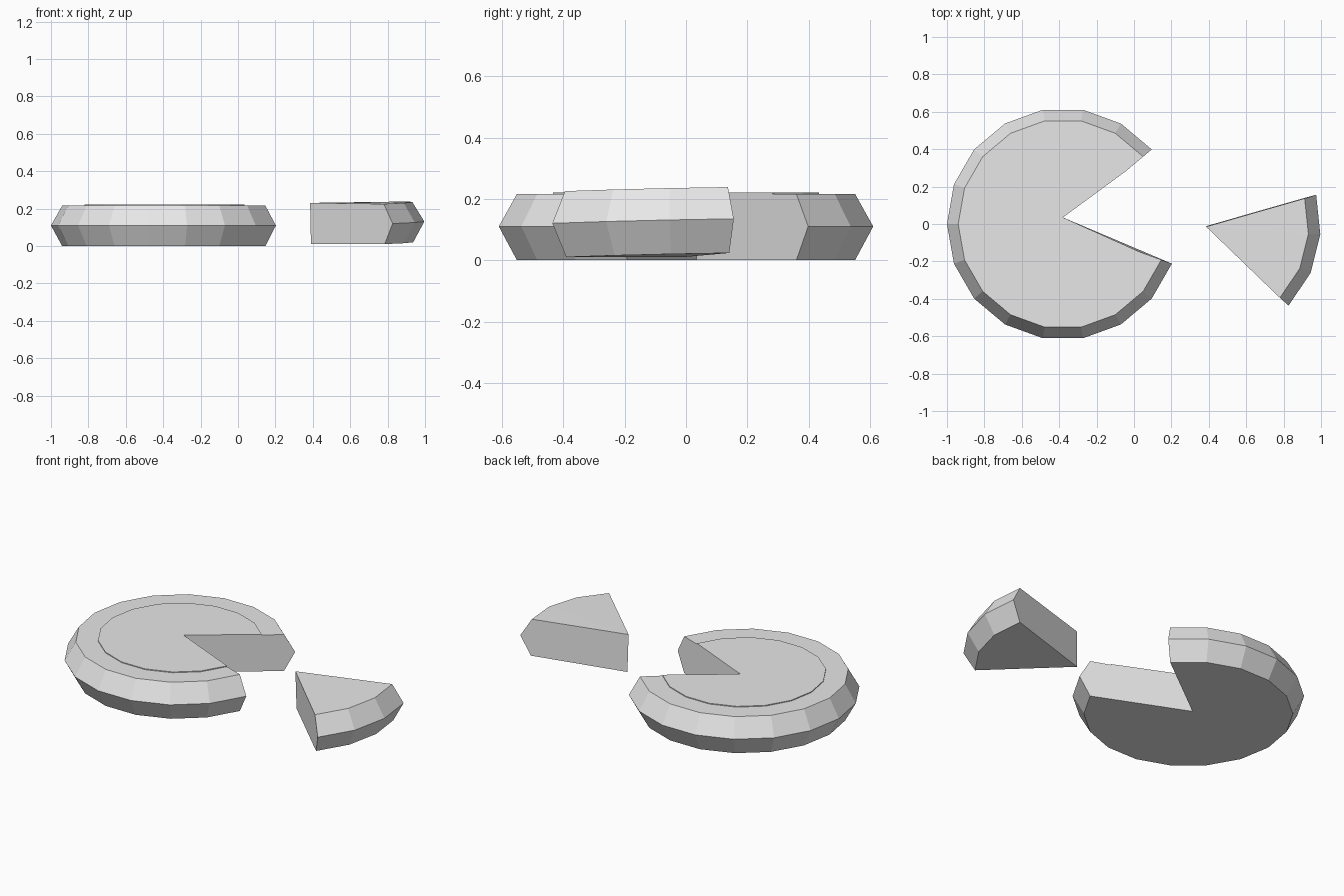
import bpy
import bmesh
from math import radians, cos, sin, atan
from mathutils import Matrix

cube = bpy.data.objects.get("Cube")
if cube:
    bpy.data.objects.remove(cube, do_unlink=True)

# Single pale grey for the whole model
GREY = (0.8, 0.8, 0.8, 1.0)
grey = bpy.data.materials.new("pale_grey")
grey.use_nodes = True
grey.diffuse_color = GREY
grey.node_tree.nodes["Principled BSDF"].inputs["Base Color"].default_value = GREY


def wheel_sector(name, profile, start, steps, apex, apex_top):
    """Sweep a (radius, height) profile in 20 degree steps and close it to the apex."""
    bm = bmesh.new()
    tip_top = bm.verts.new((*apex, apex_top))
    tip_bottom = bm.verts.new((*apex, 0))
    columns = []
    for i in range(steps + 1):
        a = radians(start + 20 * i)
        columns.append([bm.verts.new((r * cos(a), r * sin(a), z)) for r, z in profile])
    for c, d in zip(columns, columns[1:]):
        bm.faces.new((tip_top, c[0], d[0]))
        bm.faces.new((tip_bottom, d[-1], c[-1]))
        for k in range(len(profile) - 1):
            bm.faces.new((c[k], c[k + 1], d[k + 1], d[k]))
    # Cut walls
    for column in (columns[0], columns[-1]):
        bm.faces.new([tip_top, *column, tip_bottom])
    bmesh.ops.recalc_face_normals(bm, faces=bm.faces)
    mesh = bpy.data.meshes.new(name)
    bm.to_mesh(mesh)
    bm.free()
    mesh.materials.append(grey)
    obj = bpy.data.objects.new(name, mesh)
    bpy.context.collection.objects.link(obj)
    return obj


# Wheel with a raised top disc and a 60 degree notch
wheel = wheel_sector(
    "cut_wheel",
    [(0.44, 0.221), (0.44, 0.216), (0.56, 0.216), (0.62, 0.11), (0.56, 0)],
    40, 15, (0, 0.035), 0.221)
wheel.location.x = -0.38

# Loose wedge, pulled out and slightly tilted
wedge = wheel_sector(
    "loose_wedge", [(0.548, 0.215), (0.61, 0.11), (0.548, 0)],
    -44, 3, (0, 0), 0.221)
tilt = Matrix.Rotation(-atan(0.02), 4, 'Y') @ Matrix.Rotation(atan(0.02), 4, 'X')
wedge.matrix_world = Matrix.Translation((0.39, -0.01, 0.01)) @ tilt
